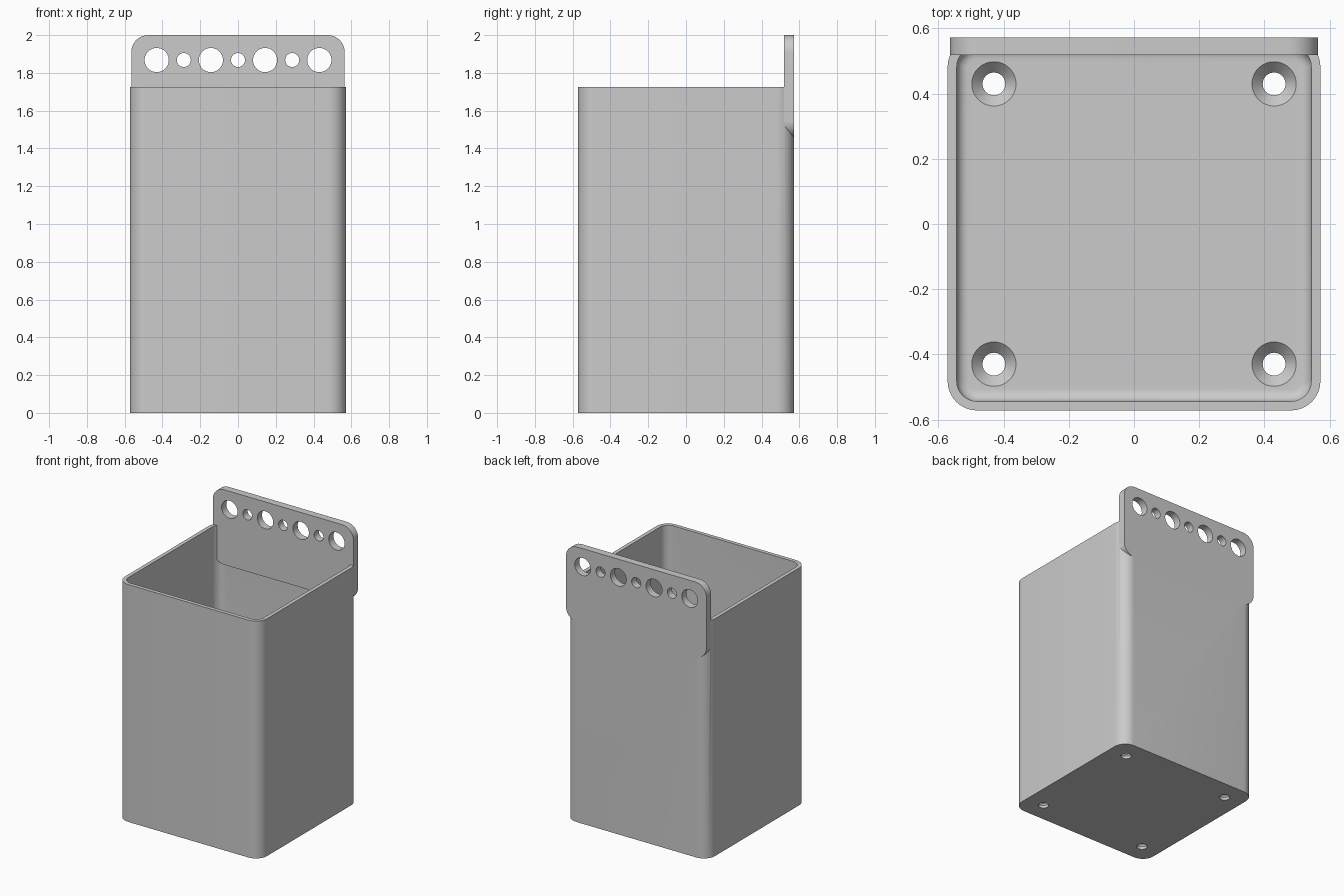
import bpy, bmesh
from math import sin, cos, pi

if "Cube" in bpy.data.objects:
    bpy.data.objects.remove(bpy.data.objects["Cube"])

grey = bpy.data.materials.new("plain grey")
grey.use_nodes = True
GREY = (0.6, 0.6, 0.6, 1)
grey.diffuse_color = GREY
grey.node_tree.nodes["Principled BSDF"].inputs["Base Color"].default_value = GREY

HALF = 0.572       # half width of the square box
RIM = 1.725        # height of the open rim
WALL = 0.028
FLOOR = 0.055
CORNER = 0.09
TAB_BOTTOM, TAB_TOP, TAB_FRONT = 1.455, 2.0, 0.518


def rounded_rect(hw, hh, r, steps=10):
    """Outline of a rectangle with rounded corners, counterclockwise."""
    pts = []
    for q, (sx, sy) in enumerate(((1, 1), (-1, 1), (-1, -1), (1, -1))):
        for i in range(steps + 1):
            a = (q + i / steps) * pi / 2
            pts.append((sx * (hw - r) + r * cos(a), sy * (hh - r) + r * sin(a)))
    return pts


def circle(x, y, r, steps=40):
    return [(x + r * cos(2 * pi * i / steps), y + r * sin(2 * pi * i / steps))
            for i in range(steps)]


def loft(name, rings):
    """Closed solid through a stack of equal-length 3D outlines."""
    bm = bmesh.new()
    loops = [[bm.verts.new(p) for p in ring] for ring in rings]
    for low, high in zip(loops, loops[1:]):
        for i in range(len(low)):
            j = (i + 1) % len(low)
            bm.faces.new((low[i], low[j], high[j], high[i]))
    bm.faces.new(loops[0][::-1])
    bm.faces.new(loops[-1])
    bmesh.ops.recalc_face_normals(bm, faces=bm.faces)
    mesh = bpy.data.meshes.new(name)
    bm.to_mesh(mesh)
    bm.free()
    mesh.materials.append(grey)
    obj = bpy.data.objects.new(name, mesh)
    bpy.context.collection.objects.link(obj)
    return obj


def flat(outline, z):
    return [(x, y, z) for x, y in outline]


def upright(outline, y):
    return [(x, y, z) for x, z in outline]


def combine(target, tool, operation):
    mod = target.modifiers.new(operation.title(), 'BOOLEAN')
    mod.operation, mod.solver, mod.object = operation, 'EXACT', tool
    bpy.context.view_layer.objects.active = target
    bpy.ops.object.modifier_apply(modifier=mod.name)
    bpy.data.objects.remove(tool)


# Box with rounded vertical corners
outer = rounded_rect(HALF, HALF, CORNER)
box = loft("hanging_box", [flat(outer, 0), flat(outer, RIM)])

# Hollow with a filleted floor edge
fillet, inner = 0.035, HALF - WALL
rings = []
for k in range(7):
    a = k / 6 * pi / 2
    inset = fillet * (1 - sin(a))
    rings.append(flat(rounded_rect(inner - inset, inner - inset, CORNER - WALL - inset),
                      FLOOR + fillet * (1 - cos(a))))
rings.append(flat(rounded_rect(inner, inner, CORNER - WALL), RIM + 0.1))
combine(box, loft("hollow_cutter", rings), 'DIFFERENCE')

# Thick hanging tab, flush with the back
mid = (TAB_TOP + TAB_BOTTOM) / 2
plate = [(x, z + mid) for x, z in rounded_rect(0.565, (TAB_TOP - TAB_BOTTOM) / 2, CORNER)]
tab = loft("hanging_tab", [upright(plate, TAB_FRONT), upright(plate, HALF)])
combine(box, tab, 'UNION')

# Alternating large and small holes through the tab
for i in range(-3, 4):
    ring = circle(i * 0.1435, 1.868, 0.064 if i % 2 else 0.037)
    combine(box, loft("tab_hole_cutter", [upright(ring, 0.4), upright(ring, 0.7)]), 'DIFFERENCE')

# Countersunk screw holes in the floor
for x in (-0.43, 0.43):
    for y in (-0.43, 0.43):
        profile = ((0.035, -0.05), (0.035, 0.02), (0.068, FLOOR), (0.068, FLOOR + 0.02))
        combine(box, loft("screw_hole_cutter", [flat(circle(x, y, r), z) for r, z in profile]),
                'DIFFERENCE')

# Smooth curves, crisp edges
bpy.ops.object.select_all(action='DESELECT')
box.select_set(True)
bpy.context.view_layer.objects.active = box
bpy.ops.object.shade_smooth_by_angle(angle=pi / 6)
